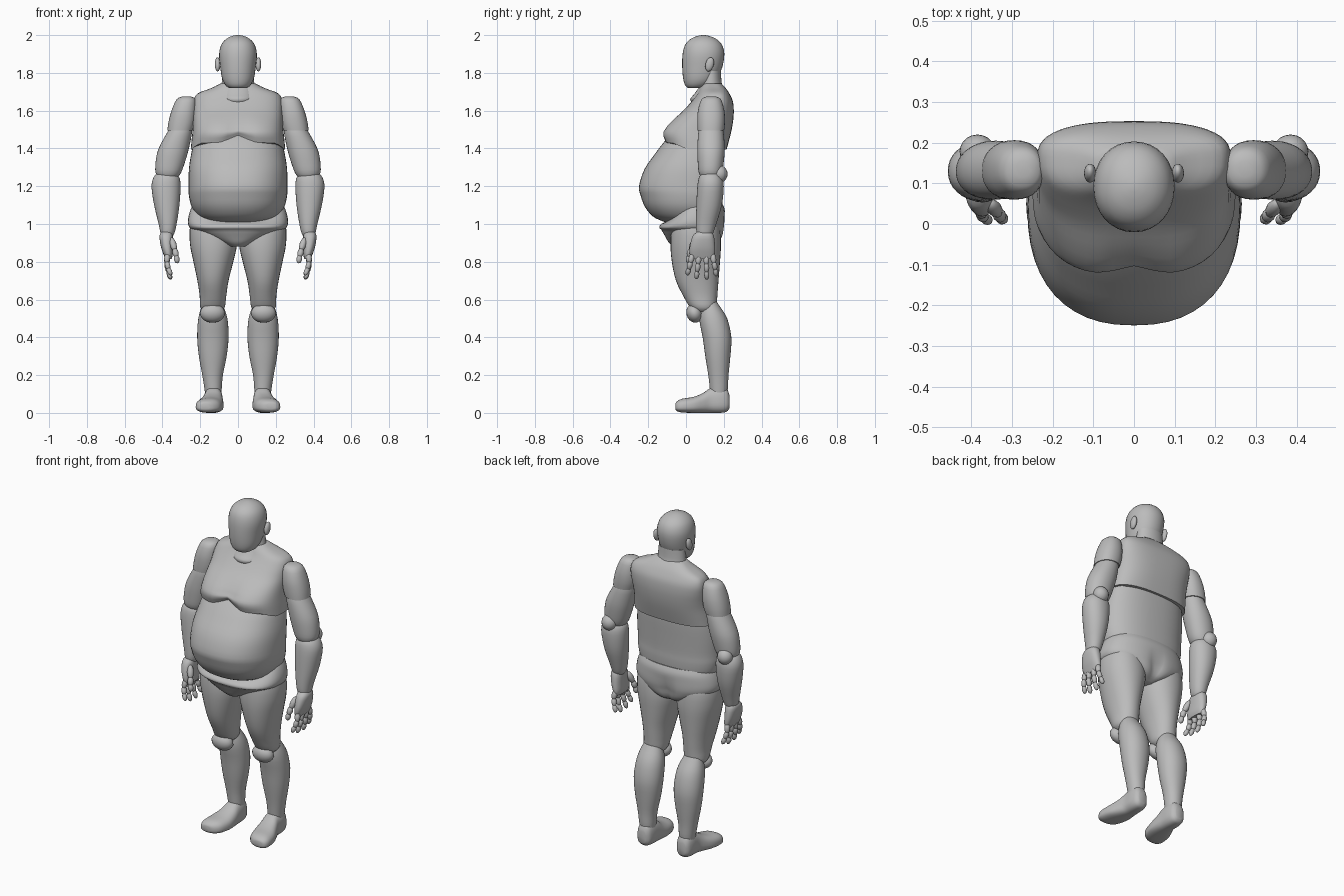
import bpy, bmesh, math
from mathutils import Vector, Matrix

clay = bpy.data.materials.new("grey_clay")
clay.diffuse_color = (0.5, 0.5, 0.5, 1)


def finish(bm, name):
    bmesh.ops.recalc_face_normals(bm, faces=bm.faces)
    me = bpy.data.meshes.new(name)
    bm.to_mesh(me)
    bm.free()
    me.materials.append(clay)
    ob = bpy.data.objects.new(name, me)
    bpy.context.collection.objects.link(ob)
    bpy.ops.object.select_all(action='DESELECT')
    ob.select_set(True)
    bpy.context.view_layer.objects.active = ob
    bpy.ops.object.shade_smooth_by_angle(angle=math.radians(50))
    return ob


def spline(rings, steps=3):
    """Smoothly interpolate between cross-section rings."""
    out = []
    for i in range(len(rings) - 1):
        a, b = rings[max(i - 1, 0)], rings[i]
        c, d = rings[i + 1], rings[min(i + 2, len(rings) - 1)]
        for k in range(steps):
            t = k / steps
            out.append([0.5 * (2 * q + (r - p) * t + (2 * p - 5 * q + 4 * r - s) * t * t
                               + (3 * q - p - 3 * r + s) * t ** 3)
                        for p, q, r, s in zip(a, b, c, d)])
    return out + [list(rings[-1])]


def loft(name, rings, power=2.0, bias=0.5, side=1, axis='z', warp=None, n=32):
    """Rings: (position, x_min, x_max, low, high); bias places the widest point."""
    bm = bmesh.new()
    loops = []
    for h, x0, x1, v0, v1 in spline(rings):
        mid = v0 + (v1 - v0) * bias
        loop = []
        for k in range(n):
            a = 2 * math.pi * k / n
            c, s = math.cos(a), math.sin(a)
            x = (x0 + x1) / 2 + (x1 - x0) / 2 * math.copysign(abs(c) ** (2 / power), c)
            v = mid + (v1 - mid if s > 0 else mid - v0) * math.copysign(abs(s) ** (2 / power), s)
            co = Vector((x, v, h)) if axis == 'z' else Vector((x, h, v))
            if warp:
                co = warp(co)
            co.x *= side
            loop.append(bm.verts.new(co))
        loops.append(loop)
    for a, b in zip(loops, loops[1:]):
        for k in range(n):
            bm.faces.new((a[k], a[(k + 1) % n], b[(k + 1) % n], b[k]))
    bm.faces.new(loops[0])
    bm.faces.new(loops[-1])
    return finish(bm, name)


def body(name, rings, **kw):
    """Loft centred on x = 0 from (z, half_width, front, back) rings."""
    return loft(name, [(z, -w, w, f, b) for z, w, f, b in rings], **kw)


def ball(name, centre, radii, tilt=0):
    bm = bmesh.new()
    m = Matrix.Translation(centre) @ Matrix.Rotation(tilt, 4, 'X') @ Matrix.Diagonal((*radii, 1))
    bmesh.ops.create_uvsphere(bm, u_segments=20, v_segments=12, radius=1, matrix=m)
    return finish(bm, name)


def finger(name, points, r, side):
    """Chain of overlapping rounded joints."""
    bm = bmesh.new()
    pts = [Vector((x * side, y, z)) for x, y, z in points]
    for a, b in zip(pts, pts[1:]):
        d = b - a
        m = (Matrix.Translation((a + b) / 2) @ d.to_track_quat('Z', 'Y').to_matrix().to_4x4()
             @ Matrix.Diagonal((r, r, d.length / 2 + r * 0.55, 1)))
        bmesh.ops.create_uvsphere(bm, u_segments=12, v_segments=8, radius=1, matrix=m)
        r *= 0.92
    return finish(bm, name)


def clamp(t):
    return max(0.0, min(1.0, t))


def chest_warp(co):
    # arched lower edge and a crease between the breasts
    front = clamp(-co.y / 0.08 + 0.1)
    w = clamp((1.5 - co.z) / 0.1)
    crease = math.exp(-(co.x / 0.06) ** 2)
    y = co.y + 0.025 * crease * front * clamp((1.6 - co.z) / 0.1)
    return Vector((co.x, y, co.z + w * front * (0.035 + 0.04 * crease)))


def pelvis_warp(co):
    # waistband dips under the belly; seat has a cleft
    t = clamp((0.06 - co.y) / 0.18)
    front = t * t * (3 - 2 * t)
    z = co.z - 0.10 * front * clamp((co.z - 0.97) / 0.14)
    cleft = math.exp(-(co.x / 0.035) ** 2) * clamp((co.y - 0.1) / 0.1) * clamp((1.06 - co.z) / 0.1)
    return Vector((co.x, co.y - 0.025 * cleft, z))


# Head and neck
body("head", [(1.72, .045, .01, .09), (1.735, .066, -.005, .13), (1.77, .084, -.015, .165),
              (1.83, .094, -.02, .192), (1.9, .1, -.018, .203), (1.95, .088, -.004, .19),
              (1.98, .062, .025, .16), (1.995, .032, .06, .125), (2.0, .008, .085, .1)],
     power=2.1)
body("neck", [(1.63, .07, .04, .19), (1.66, .095, .022, .21), (1.69, .096, .045, .21),
              (1.74, .087, .075, .19), (1.81, .08, .08, .185)])

# Torso
body("chest", [(1.395, .25, -.115, .215), (1.45, .245, -.128, .23), (1.5, .24, -.12, .242),
               (1.55, .238, -.075, .25), (1.6, .238, -.015, .253), (1.65, .236, .03, .248),
               (1.69, .215, .06, .23), (1.72, .14, .075, .21), (1.745, .09, .09, .185)],
     power=2.7, bias=0.62, warp=chest_warp, n=48)
body("belly", [(1.0, .1, -.08, .1), (1.015, .165, -.125, .15), (1.04, .21, -.175, .17),
               (1.09, .245, -.217, .185), (1.15, .26, -.24, .19), (1.2, .262, -.249, .19),
               (1.29, .26, -.22, .195), (1.37, .248, -.165, .2), (1.42, .235, -.128, .2),
               (1.47, .21, -.085, .19), (1.52, .18, -.03, .17)],
     power=2.35, bias=0.66, n=48)
body("pelvis", [(.88, .05, -.065, .13), (.9, .1, -.09, .175), (.93, .175, -.108, .195),
                (.97, .245, -.13, .203), (1.0, .264, -.14, .206), (1.04, .262, -.14, .206),
                (1.08, .25, -.13, .204), (1.11, .235, -.11, .192)],
     power=2.3, bias=0.55, warp=pelvis_warp, n=48)

for side, tag in ((1, "left"), (-1, "right")):
    ball(f"{tag}_ear", (side * .108, .125, 1.845), (.015, .022, .038), -0.25)

    # Arm
    loft(f"{tag}_shoulder", [(1.676, .255, .29, .115, .155), (1.66, .225, .325, .082, .185),
         (1.6, .22, .352, .063, .203), (1.54, .225, .368, .06, .206),
         (1.495, .238, .374, .062, .202)], power=2.2, side=side)
    loft(f"{tag}_upper_arm", [(1.53, .25, .35, .08, .185), (1.49, .243, .372, .066, .198),
         (1.4, .26, .42, .06, .205), (1.33, .28, .436, .062, .2),
         (1.27, .302, .436, .068, .19), (1.24, .325, .415, .085, .175)], power=2.1, side=side)
    ball(f"{tag}_elbow", (side * .385, .178, 1.265), (.044, .042, .046))
    loft(f"{tag}_forearm", [(1.275, .34, .42, .09, .17), (1.25, .312, .445, .07, .19),
         (1.2, .304, .458, .06, .2), (1.1, .31, .444, .055, .19), (1.0, .325, .42, .053, .16),
         (.95, .337, .41, .057, .143), (.93, .35, .4, .07, .13)], power=2.1, side=side)

    # Hand
    loft(f"{tag}_palm", [(.96, .35, .405, .06, .135), (.935, .345, .416, .035, .148),
         (.88, .345, .408, .02, .154), (.84, .345, .395, .02, .153),
         (.815, .352, .385, .03, .145)], power=2.4, side=side)
    for label, y0, y1, z1 in (("index", .035, .008, .735), ("middle", .07, .055, .715),
                              ("ring", .107, .11, .712), ("little", .14, .16, .73)):
        pts = [(x, y0 + (y1 - y0) * t, .84 + (z1 - .84) * t)
               for x, t in ((.373, 0), (.377, .4), (.369, .72), (.357, 1))]
        finger(f"{tag}_{label}_finger", pts, .016, side)
    finger(f"{tag}_thumb", [(.352, .05, .92), (.335, .027, .865), (.327, .016, .83),
                            (.322, .012, .80)], .018, side)

    # Leg
    loft(f"{tag}_thigh", [(1.05, .06, .2, -.03, .14), (1.0, .02, .25, -.07, .175),
         (.9, .005, .255, -.082, .185), (.8, .025, .236, -.075, .18),
         (.7, .05, .215, -.053, .172), (.62, .062, .203, -.015, .166),
         (.56, .07, .2, .02, .16), (.535, .09, .18, .05, .14)], power=2.1, side=side)
    ball(f"{tag}_knee", (side * .135, .045, .528), (.066, .043, .051), 0.3)
    loft(f"{tag}_calf", [(.6, .1, .17, .1, .155), (.57, .08, .19, .08, .175),
         (.5, .056, .21, .07, .218), (.4, .05, .216, .088, .24), (.3, .06, .207, .102, .235),
         (.2, .08, .189, .118, .225), (.13, .086, .178, .126, .222),
         (.09, .09, .172, .13, .215)], power=2.1, side=side)
    loft(f"{tag}_foot", [(-.056, .15, .195, .02, .05), (-.048, .125, .213, .009, .061),
         (-.02, .095, .224, .002, .075), (.04, .078, .217, 0, .085),
         (.09, .077, .197, 0, .105), (.13, .08, .182, 0, .132), (.18, .082, .18, 0, .143),
         (.215, .09, .172, .006, .13), (.23, .108, .157, .025, .095)],
         power=2.5, bias=0.4, side=side, axis='y')
